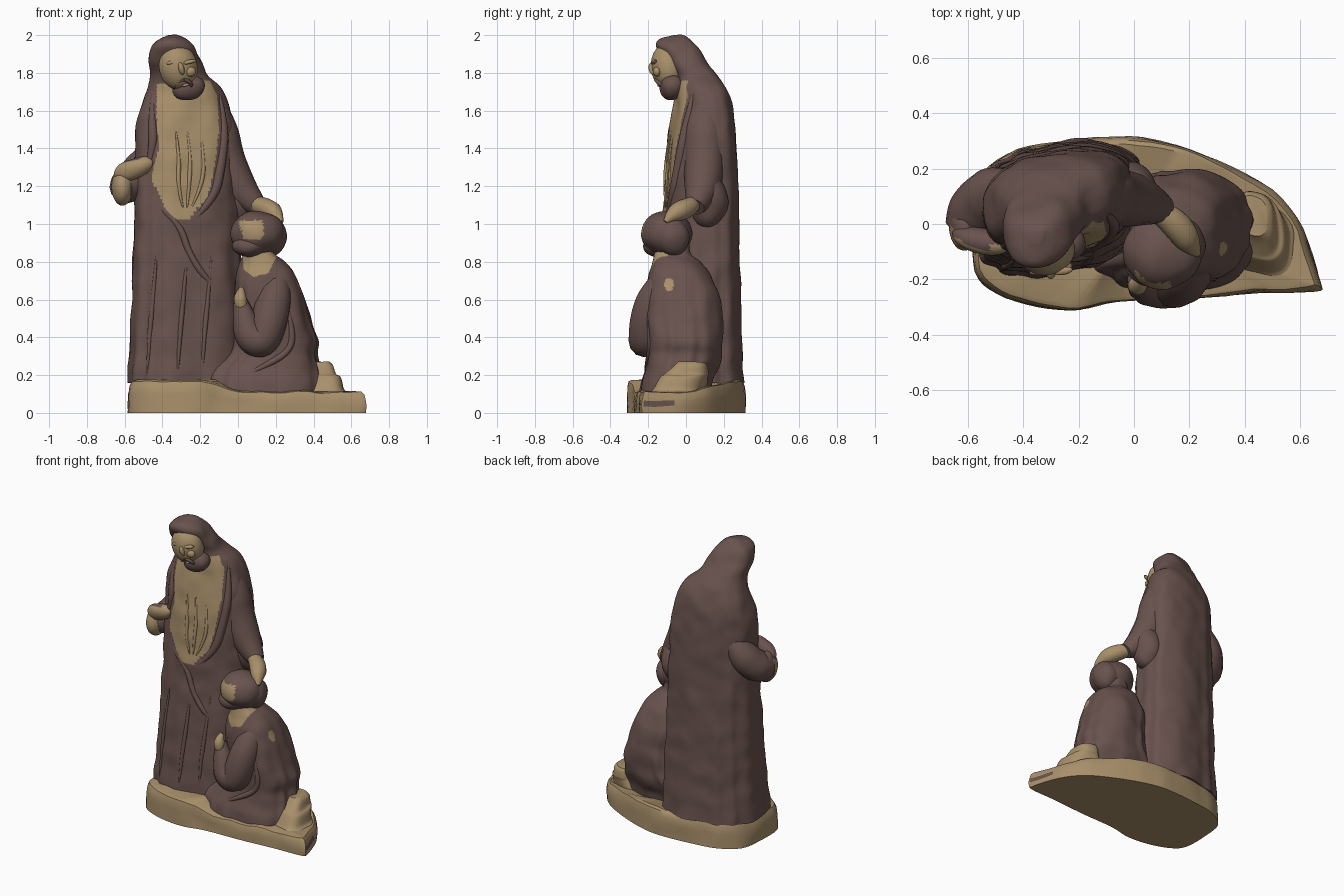
import bpy, bmesh, math
from mathutils import Vector, Matrix, Euler, noise
from mathutils.bvhtree import BVHTree

cube = bpy.data.objects.get("Cube")
if cube:
    bpy.data.objects.remove(cube)

made = []


def material(name, rgb):
    m = bpy.data.materials.new(name)
    m.use_nodes = True
    m.diffuse_color = (*rgb, 1)
    m.node_tree.nodes["Principled BSDF"].inputs["Base Color"].default_value = (*rgb, 1)
    return m


MATS = [material("dark brown", (0.14, 0.085, 0.075)), material("tan", (0.39, 0.275, 0.145))]
BROWN, TAN = 0, 1


def add_mesh(name, me, colours):
    for m in MATS:
        me.materials.append(m)
    for f, index in zip(me.polygons, colours):
        f.material_index = index
    ob = bpy.data.objects.new(name, me)
    bpy.context.collection.objects.link(ob)
    made.append(ob)


def finish(name, bm, colour, rough=0.009):
    """Roughen like clay, colour faces (fixed index or rule) and return a surface tree."""
    for v in bm.verts:
        if v.co.z > 0.001:
            v.co += noise.noise_vector(v.co * 9) * rough
    bmesh.ops.recalc_face_normals(bm, faces=bm.faces)
    bm.normal_update()
    colours = [colour(f.calc_center_median(), f.normal) if callable(colour) else colour for f in bm.faces]
    tree = BVHTree.FromBMesh(bm)
    me = bpy.data.meshes.new(name)
    bm.to_mesh(me)
    bm.free()
    add_mesh(name, me, colours)
    return tree


def catmull(a, b, c, d, t):
    return [0.5 * (2 * q + (r - p) * t + (2 * p - 5 * q + 4 * r - s) * t * t
                   + (3 * q - p - 3 * r + s) * t ** 3) for p, q, r, s in zip(a, b, c, d)]


def skin(bm, rings):
    rings = [[bm.verts.new(p) for p in ring] for ring in rings]
    n = len(rings[0])
    for lo, hi in zip(rings, rings[1:]):
        for i in range(n):
            bm.faces.new((lo[i], lo[(i + 1) % n], hi[(i + 1) % n], hi[i]))
    bm.faces.new(rings[0][::-1])
    bm.faces.new(rings[-1])


def loft(name, sections, colour, steps=14, segs=160, power=0.85, shear=0.0, folds=0.0):
    """Sections are (z, x min, x max, y min, y max)."""
    s = [sections[0]] + sections + [sections[-1]]
    levels = [catmull(*s[i:i + 4], k / steps) for i in range(len(s) - 3) for k in range(steps)]
    levels.append(sections[-1])
    bottom, top = sections[0][0], sections[-1][0]
    rings = []
    for z, x0, x1, y0, y1 in levels:
        ring = []
        for i in range(segs):
            t = math.tau * i / segs
            c, d = math.cos(t), math.sin(t)
            wave = 1 + folds * (1 - (z - bottom) / (top - bottom)) * math.sin(11 * t + 2 * math.sin(3 * t))
            dx = (x1 - x0) / 2 * math.copysign(abs(c) ** power, c) * wave
            dy = (y1 - y0) / 2 * math.copysign(abs(d) ** power, d) * wave
            ring.append(((x0 + x1) / 2 + dx, (y0 + y1) / 2 + dy + shear * dx, z))
        rings.append(ring)
    bm = bmesh.new()
    skin(bm, rings)
    return finish(name, bm, colour)


def blob(name, loc, size, colour, rot=(0, 0, 0), rough=0.009):
    bm = bmesh.new()
    mat = Matrix.LocRotScale(Vector(loc), Euler(rot), Vector(size))
    bmesh.ops.create_icosphere(bm, subdivisions=4, radius=1, matrix=mat)
    finish(name, bm, colour, rough)


def tube(name, points, colour):
    """Points are (x, y, z, radius)."""
    cu = bpy.data.curves.new(name, "CURVE")
    cu.dimensions = "3D"
    cu.bevel_depth = 1
    cu.bevel_resolution = 4
    cu.use_fill_caps = True
    sp = cu.splines.new("NURBS")
    sp.points.add(len(points) - 1)
    for p, (x, y, z, r) in zip(sp.points, points):
        p.co, p.radius = (x, y, z, 1), r
    sp.order_u = 3
    sp.use_endpoint_u = True
    sp.resolution_u = 6
    tmp = bpy.data.objects.new(name + " path", cu)
    bpy.context.collection.objects.link(tmp)
    me = bpy.data.meshes.new_from_object(tmp)
    bpy.data.objects.remove(tmp)
    add_mesh(name, me, [colour] * len(me.polygons))


def inside(p, poly):
    hit = False
    for (ax, az), (bx, bz) in zip(poly, poly[1:] + poly[:1]):
        if (az > p.z) != (bz > p.z) and p.x < (bx - ax) * (p.z - az) / (bz - az) + ax:
            hit = not hit
    return hit


def patch(poly):
    return lambda c, n: TAN if n.y < -0.05 and inside(c, poly) else BROWN


def surface_fold(name, tree, line, radius, colour):
    """A ridge lying on the front of a surface, along (x, z) points."""
    pts = []
    for i, (x, z) in enumerate(line):
        hit = tree.ray_cast(Vector((x, -2, z)), Vector((0, 1, 0)))[0]
        r = radius * (0.3 if i in (0, len(line) - 1) else 1)
        pts.append((x, (hit.y if hit else 0) + radius * 0.35, z, r))
    tube(name, pts, colour)


def clamp(t):
    return min(1, max(0, t))


# Rocky base, lower at the front left, with a stained strip on its end
outline = [(-.58, .02), (-.575, -.17), (-.5, -.25), (-.35, -.3), (-.2, -.31), (-.05, -.28), (.2, -.27),
           (.45, -.25), (.65, -.24), (.67, -.2), (.61, -.02), (.5, .12), (.3, .23), (.1, .3),
           (-.05, .315), (-.25, .3), (-.42, .27), (-.55, .18)]
edge = []
for i in range(len(outline)):
    quad = [outline[(i + k - 1) % len(outline)] for k in range(4)]
    edge += [catmull(*quad, t / 4) for t in range(4)]
rings = []
for level, scale in ((0, 1), (.3, 1), (.55, .995), (.8, .985), (.95, .96), (1, .91), (1, .5), (1, .1)):
    rings.append([(x * scale, y * scale,
                   level * (.175 - .06 * clamp(5 * x + 1) * clamp((.25 - y * scale) * 5))) for x, y in edge])
bm = bmesh.new()
skin(bm, rings)
finish("rocky_base", bm, lambda c, n: BROWN if c.x > .6 and -.22 < c.y < -.06 and .035 < c.z < .06 else TAN, .011)

# Standing figure: long cloak with the hood in one piece
chest = [(-.43, 1.74), (-.43, 1.55), (-.42, 1.4), (-.46, 1.24), (-.36, 1.03), (-.27, 1.02),
         (-.16, 1.14), (-.12, 1.32), (-.1, 1.5), (-.11, 1.68), (-.15, 1.76)]
cloak = loft("hooded_cloak", [
    (.16, -.585, .045, -.18, .295), (.4, -.57, .035, -.165, .285), (.7, -.56, .02, -.14, .28),
    (1.0, -.55, .005, -.115, .27), (1.3, -.545, 0, -.10, .265), (1.5, -.54, -.02, -.08, .255),
    (1.63, -.515, -.05, -.06, .24), (1.72, -.475, -.09, -.05, .21), (1.79, -.46, -.16, -.06, .155),
    (1.87, -.47, -.195, -.115, .10), (1.94, -.455, -.23, -.155, .06), (1.98, -.42, -.28, -.135, .02),
    (2.0, -.38, -.33, -.07, -.02)], patch(chest), power=.77, shear=.13, folds=.02)

# Cloak edges and garment folds
surface_fold("right_lapel", cloak, [(-.45, 1.7), (-.455, 1.55), (-.445, 1.4), (-.49, 1.25)], .025, BROWN)
surface_fold("left_lapel", cloak, [(-.1, 1.69), (-.07, 1.52), (-.09, 1.32), (-.13, 1.12), (-.26, 1.0)], .028, BROWN)
surface_fold("sash_fold", cloak, [(-.52, 1.22), (-.4, 1.08), (-.3, .98), (-.26, .84), (-.15, .68), (-.02, .58)], .018, BROWN)
for i, x in enumerate((-.33, -.27, -.2)):
    surface_fold(f"tunic_fold_{i}", cloak, [(x, 1.5), (x + .02, 1.35), (x + .01, 1.2), (-.29 + i * .02, 1.08)], .012, TAN)
for i, x in enumerate((-.47, -.31, -.18)):
    surface_fold(f"skirt_fold_{i}", cloak, [(x + .04, .85), (x + .02, .6), (x, .4), (x - .01, .2)], .014, BROWN)

# Face, leaning forward and towards the kneeling figure
tilt = (math.radians(8), math.radians(-14), math.radians(10))
blob("face", (-.315, -.1, 1.828), (.102, .085, .122), TAN, tilt, .004)
blob("nose", (-.3, -.178, 1.822), (.016, .02, .034), TAN, tilt, .002)
for side, x in (("right", -.345), ("left", -.255)):
    blob(side + "_brow", (x, -.17, 1.858), (.035, .014, .011), TAN, tilt, .002)
    blob(side + "_cheek", (x + .005, -.155, 1.805), (.028, .02, .026), TAN, tilt, .002)
    tube(side + "_moustache", [(-.285, -.163, 1.765, .008), (x + .015, -.15, 1.752, .012),
                              (x + .005, -.12, 1.725, .01)], BROWN)
blob("beard", (-.262, -.075, 1.722), (.085, .068, .063), BROWN, tilt)
blob("lower_lip", (-.278, -.14, 1.736), (.02, .012, .008), TAN, tilt, .001)

# Right arm of the standing figure, bent with the hand against the chest
tube("right_sleeve", [(-.44, .14, 1.4, .06), (-.5, .12, 1.31, .1), (-.55, .07, 1.23, .105),
                      (-.59, .02, 1.2, .1), (-.62, -.03, 1.19, .07)], BROWN)
blob("right_cuff", (-.61, -.01, 1.2), (.062, .085, .1), lambda c, n: TAN if n.y < -.1 else BROWN)
blob("right_hand", (-.555, -.06, 1.29), (.115, .048, .055),
     lambda c, n: TAN if n.y < -.1 and (n.z < .75 or c.x > -.52) else BROWN, (0, -.35, -.25))

# Left arm reaching down to the kneeling figure's head, sleeve hanging beneath it
tube("left_sleeve", [(-.13, .1, 1.66, .05), (-.11, .1, 1.52, .11), (-.08, .1, 1.35, .11),
                     (-.01, .09, 1.21, .1), (.06, .07, 1.13, .075), (.11, .05, 1.09, .05)], BROWN)
blob("sleeve_drape", (-.01, .12, 1.13), (.09, .1, .15), BROWN)
tube("left_hand", [(.05, .06, 1.12, .03), (.11, .035, 1.1, .048), (.17, -.02, 1.075, .055),
                   (.2, -.07, 1.05, .045), (.23, -.11, 1.01, .012)], TAN)

# Kneeling figure: robe with open neck
neckline = [(.02, .9), (.03, .76), (.08, .72), (.16, .74), (.21, .84), (.2, .9)]


def robe_colour(c, n):
    bare_spot = n.x > 0 and math.hypot((c.y + .09) / .024, (c.z - .68) / .035) < 1
    return TAN if bare_spot else patch(neckline)(c, n)


kneeler = loft("kneeling_robe", [
    (.085, -.16, .435, -.245, .12), (.17, -.17, .44, -.235, .14), (.24, -.14, .43, -.215, .17),
    (.31, -.06, .415, -.2, .19), (.38, -.03, .42, -.2, .195), (.5, -.02, .385, -.21, .19),
    (.63, -.02, .345, -.21, .17), (.73, -.01, .305, -.2, .13), (.79, .01, .255, -.18, .08),
    (.84, .03, .195, -.165, .03), (.9, .05, .17, -.16, .02)], robe_colour, power=.8, folds=.025)
surface_fold("kneeling_robe_fold", kneeler, [(.25, .6), (.29, .45), (.28, .33), (.15, .25), (0, .18)], .018, BROWN)
tube("kneeling_arm", [(.22, -.1, .74, .05), (.2, -.16, .64, .09), (.17, -.2, .5, .1),
                      (.13, -.215, .37, .09), (.06, -.22, .4, .085), (.03, -.21, .52, .06),
                      (.01, -.2, .6, .035)], BROWN)
tube("kneeling_hand", [(.03, -.22, .53, .02), (.015, -.225, .57, .035), (.01, -.22, .62, .035),
                       (.02, -.2, .66, .012)], TAN)

# Kneeling figure: head with hair and beard
face = [(0, 1.02), (.13, 1.02), (.145, .94), (.1, .915), (.03, .925)]
blob("kneeling_head", (.1, -.1, .95), (.145, .135, .12), patch(face))
blob("kneeling_beard", (.06, -.14, .885), (.095, .085, .055), BROWN)
blob("kneeling_hair", (.17, -.07, .935), (.09, .09, .1), BROWN)

# Stepped rock and feet behind the kneeling figure
loft("rock_step", [(.06, .3, .6, -.2, .08), (.11, .3, .58, -.18, .09), (.13, .32, .555, -.165, .1),
                   (.19, .36, .54, -.13, .11), (.205, .37, .52, -.11, .115), (.25, .38, .505, -.06, .11),
                   (.27, .39, .48, -.04, .1)], TAN, steps=4, segs=48, power=.75, shear=-.3)

# Smooth the clay surfaces, keeping hard edges
bpy.ops.object.select_all(action="DESELECT")
for ob in made:
    ob.select_set(True)
bpy.context.view_layer.objects.active = made[0]
bpy.ops.object.shade_smooth_by_angle(angle=math.radians(35))
